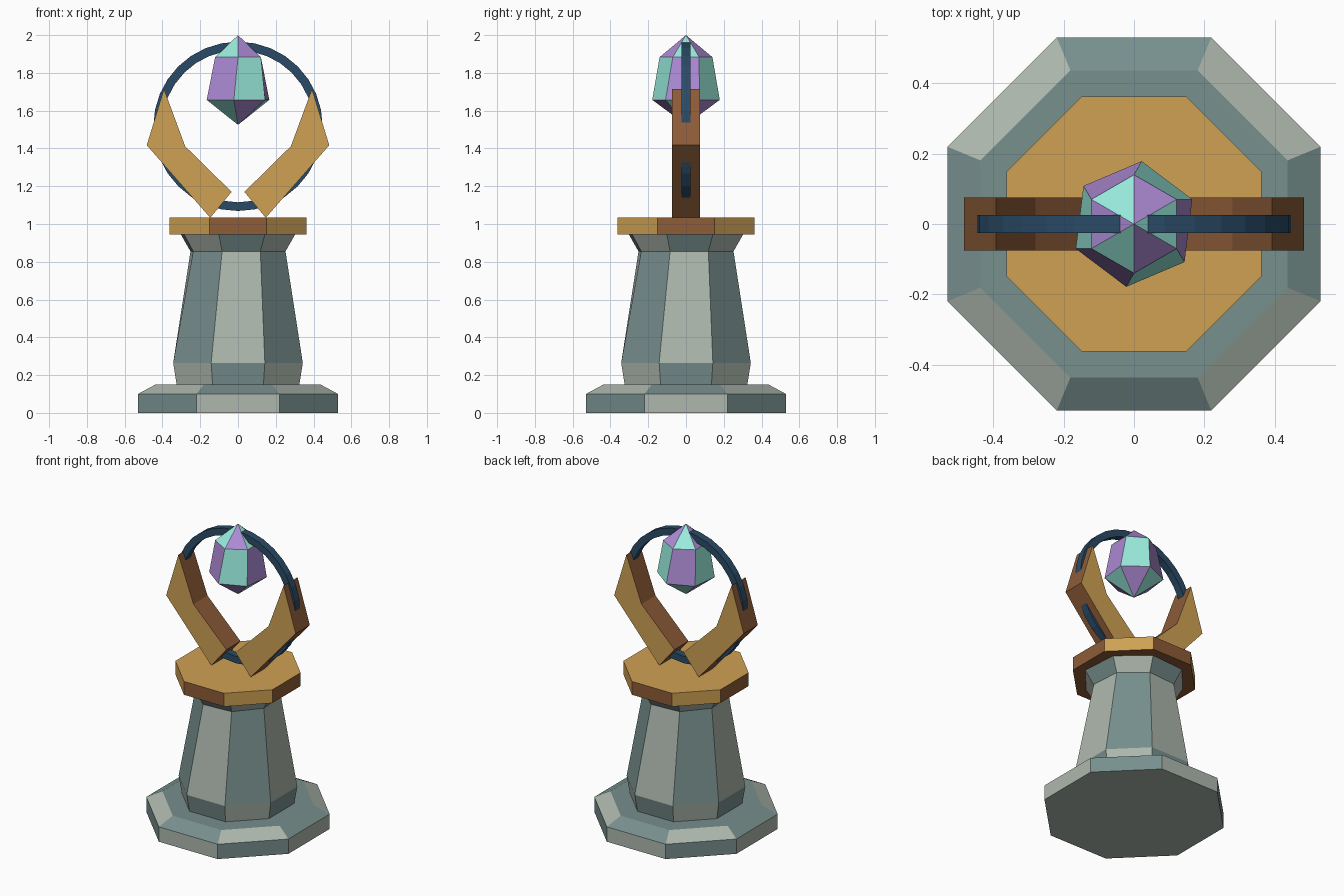
import bpy, bmesh
from math import sin, cos, pi, radians

if "Cube" in bpy.data.objects:
    bpy.data.objects.remove(bpy.data.objects["Cube"])


def material(name, r, g, b):
    m = bpy.data.materials.new(name)
    m.diffuse_color = (*[(c / 255) ** 2.2 for c in (r, g, b)], 1)
    m.use_nodes = True
    m.node_tree.nodes["Principled BSDF"].inputs["Base Color"].default_value = m.diffuse_color
    return m


LIGHT = material("light_stone", 172, 182, 172)
TEAL = material("teal_stone", 118, 142, 140)
GOLD = material("gold", 206, 160, 84)
BROWN = material("bronze", 140, 92, 58)
NAVY = material("navy_metal", 46, 76, 102)
MINT = material("mint_crystal", 152, 235, 220)
VIOLET = material("violet_crystal", 172, 138, 212)


def finish(name, bm, mats):
    bmesh.ops.recalc_face_normals(bm, faces=bm.faces)
    me = bpy.data.meshes.new(name)
    bm.to_mesh(me)
    bm.free()
    for m in mats:
        me.materials.append(m)
    ob = bpy.data.objects.new(name, me)
    bpy.context.collection.objects.link(ob)
    return ob


def loft(name, rings, n, mats, start, first=0, caps=(0, 0), checker=1):
    """Stack n-sided rings (z, radius, twist degrees) with chequered facets."""
    bm = bmesh.new()
    loops = []
    for z, r, twist in rings:
        if r == 0:
            loops.append([bm.verts.new((0, 0, z))] * n)
        else:
            angles = [radians(start + twist + 360 * k / n) for k in range(n)]
            loops.append([bm.verts.new((r * cos(a), r * sin(a), z)) for a in angles])
    for i, (lo, hi) in enumerate(zip(loops, loops[1:])):
        for k in range(n):
            j = (k + 1) % n
            quad = list(dict.fromkeys((lo[k], lo[j], hi[j], hi[k])))
            bm.faces.new(quad).material_index = (first + i + k) % 2
    for loop, mat in zip((loops[0], loops[-1]), caps):
        if loop[0] is not loop[1]:
            bm.faces.new(loop).material_index = mat
    return finish(name, bm, mats)


OCT = 1 / cos(pi / 8)  # flat-to-centre distance to corner radius

# Stepped foot
loft("base_plinth", [(0, .53 * OCT, 0), (.10, .53 * OCT, 0), (.15, .437 * OCT, 0)],
     8, (LIGHT, TEAL), -22.5, caps=(0, 1))

# Tapered, slightly twisted column with flared top
loft("column", [(.15, .325 * OCT, 0), (.265, .343 * OCT, 0),
                (.855, .245 * OCT, 4), (.945, .295 * OCT, 4)],
     8, (LIGHT, TEAL), -22.5, first=1, caps=(1, 1))

# Metal collar plate
loft("collar", [(.945, .362 * OCT, 0), (1.035, .362 * OCT, 0)],
     8, (BROWN, GOLD), -22.5, caps=(0, 1))

# Six-sided crystal
loft("crystal", [(1.525, 0, 0), (1.657, .18, -7), (1.883, .14, 0), (2.0, 0, 0)],
     6, (MINT, VIOLET), 90)

# Pair of bent prongs
PRONG = [(.147, 1.033), (.483, 1.417), (.392, 1.715), (.28, 1.412), (.034, 1.17)]
for side, name in ((-1, "left_prong"), (1, "right_prong")):
    bm = bmesh.new()
    front, back = [[bm.verts.new((side * x, y, z)) for x, z in PRONG] for y in (-.075, .075)]
    bm.faces.new(front)
    bm.faces.new(back)
    for k in range(len(PRONG)):
        j = (k + 1) % len(PRONG)
        bm.faces.new((front[k], front[j], back[j], back[k])).material_index = 1
    finish(name, bm, (GOLD, BROWN))

# Upright hoop with square section
bm = bmesh.new()
N = 32
section = [(.402, -.025), (.448, -.025), (.448, .025), (.402, .025)]
hoop = [[bm.verts.new((r * cos(2 * pi * k / N), y, 1.517 + r * sin(2 * pi * k / N)))
         for r, y in section] for k in range(N)]
for k in range(N):
    a, b = hoop[k], hoop[(k + 1) % N]
    for s in range(4):
        t = (s + 1) % 4
        bm.faces.new((a[s], a[t], b[t], b[s]))
finish("hoop", bm, (NAVY,))
